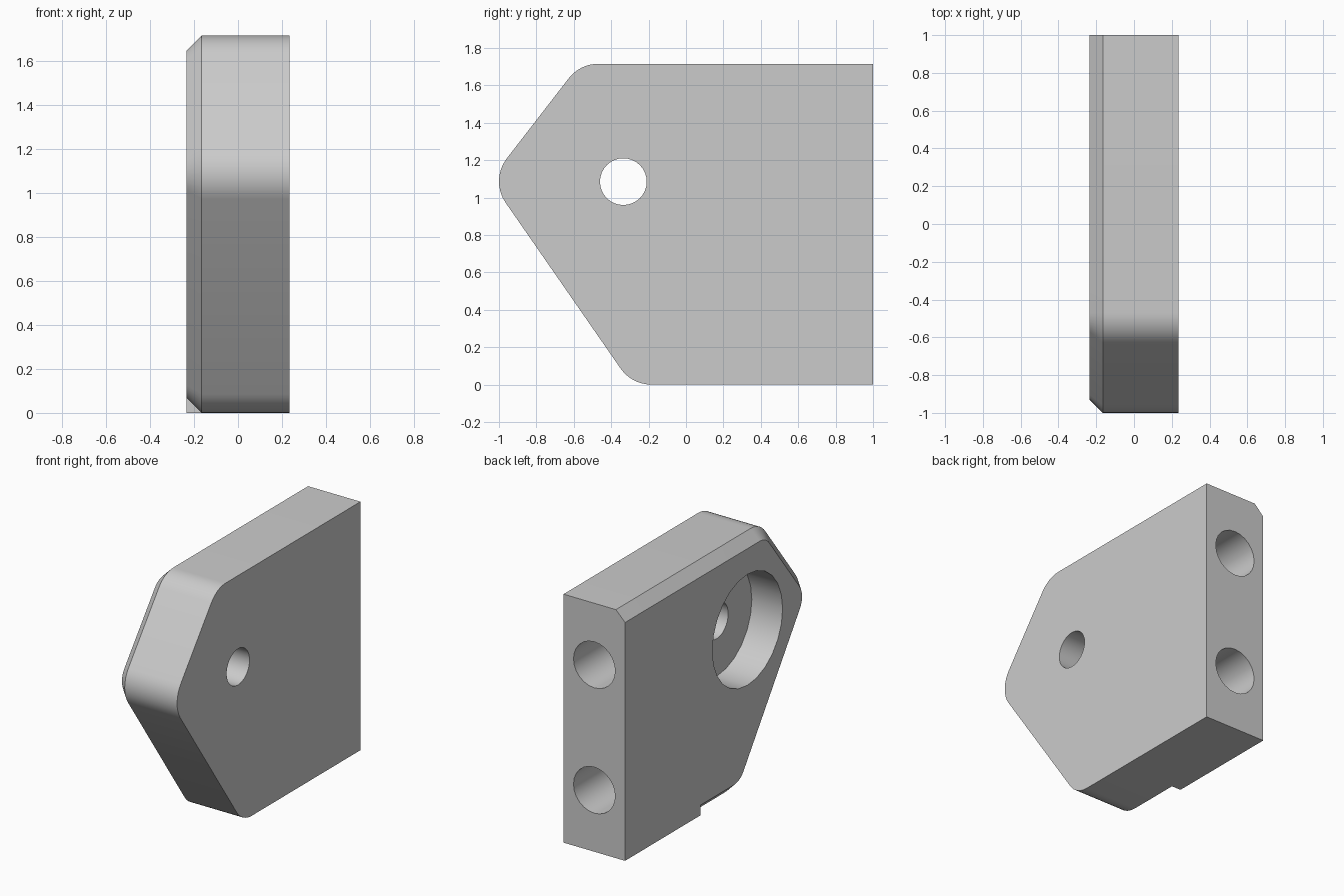
import bpy, bmesh, math
from mathutils import Vector, Matrix

cube = bpy.data.objects.get("Cube")
if cube:
    bpy.data.objects.remove(cube)

HALF, TOP, CHAMFER, STOP = 0.235, 1.715, 0.07, 0.18
FILLET, STEPS = 0.2, 8

# Single grey finish
grey = bpy.data.materials.new("grey metal")
grey.use_nodes = True
colour = (0.6, 0.6, 0.6, 1)
grey.diffuse_color = colour
grey.node_tree.nodes["Principled BSDF"].inputs["Base Color"].default_value = colour


def fillet(prev, corner, nxt, inset):
    """Arc rounding a corner of the (y, z) outline, pulled inward by inset."""
    a, b = (prev - corner).normalized(), (nxt - corner).normalized()
    half = a.angle(b) / 2
    centre = corner + (a + b).normalized() * FILLET / math.sin(half)
    start = corner + a * FILLET / math.tan(half) - centre
    end = corner + b * FILLET / math.tan(half) - centre
    points = []
    for i in range(STEPS + 1):
        t = i / STEPS
        sweep = math.pi - 2 * half
        d = (start * math.sin((1 - t) * sweep) + end * math.sin(t * sweep)) / math.sin(sweep)
        points.append(centre + d * (1 - inset / FILLET))
    return points


def outline(inset):
    """Side outline; the bottom chamfer stops short of the back."""
    c = [Vector(p) for p in ((1, TOP), (-0.567, TOP), (-1.048, 1.093), (-0.29, 0), (1, 0))]
    points = [Vector((1, TOP - inset))]
    for i in range(1, 4):
        points += fillet(c[i - 1], c[i], c[i + 1], inset)
    return points + [Vector((STOP, inset)), Vector((STOP, 0)), c[4]]


# Plate body: three outline rings joined into a solid
bm = bmesh.new()
rings = []
for x, inset in ((HALF, 0), (CHAMFER - HALF, 0), (-HALF, CHAMFER)):
    rings.append([bm.verts.new((x, p.x, p.y)) for p in outline(inset)])
n = len(rings[0])
for r, s in zip(rings, rings[1:]):
    for i in range(n):
        j = (i + 1) % n
        bm.faces.new((r[i], r[j], s[j], s[i]))
bm.faces.new(rings[0])
bm.faces.new(rings[-1])
bmesh.ops.remove_doubles(bm, verts=bm.verts, dist=1e-5)
bmesh.ops.recalc_face_normals(bm, faces=bm.faces)
mesh = bpy.data.meshes.new("mounting_plate")
bm.to_mesh(mesh)
bm.free()
plate = bpy.data.objects.new("mounting_plate", mesh)
bpy.context.collection.objects.link(plate)
mesh.materials.append(grey)


def drill(name, centre, radius, depth, axis, sides):
    """Cut a round hole of the given total length, centred on a point."""
    cut_mesh = bpy.data.meshes.new(name)
    cb = bmesh.new()
    turn = Matrix.Rotation(math.pi / 2, 4, "Y" if axis == "X" else "X")
    bmesh.ops.create_cone(cb, cap_ends=True, segments=sides, radius1=radius, radius2=radius,
                          depth=depth, matrix=Matrix.Translation(centre) @ turn)
    cb.to_mesh(cut_mesh)
    cb.free()
    cut_mesh.materials.append(grey)
    cutter = bpy.data.objects.new(name, cut_mesh)
    cutter.hide_render = True
    bpy.context.collection.objects.link(cutter)
    mod = plate.modifiers.new(name, "BOOLEAN")
    mod.operation, mod.solver, mod.object = "DIFFERENCE", "EXACT", cutter
    bpy.ops.object.modifier_apply(modifier=name)
    bpy.data.objects.remove(cutter)


bpy.context.view_layer.objects.active = plate
plate.select_set(True)

# Counterbored pivot hole, then the two holes in the back edge
drill("counterbore", (-HALF, -0.335, 1.085), 0.383, 2 * HALF, "X", 24)
drill("pivot_hole", (0, -0.335, 1.085), 0.125, 1, "X", 32)
for z in (0.425, 1.29):
    drill("back_hole", (0, 1, z), 0.159, 1.3, "Y", 24)

bpy.ops.object.shade_smooth_by_angle(angle=math.radians(30))
